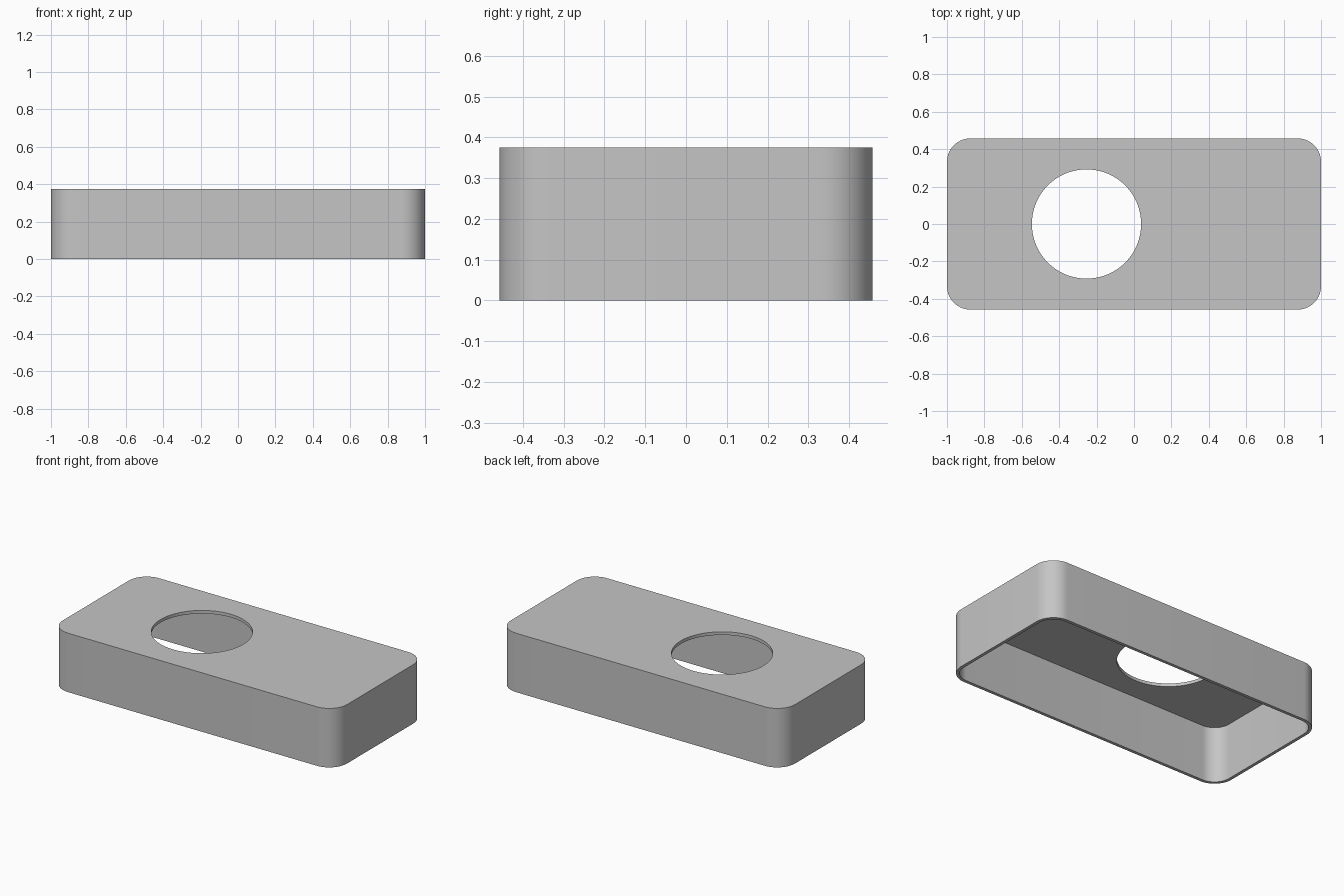
import bpy, bmesh, math
from mathutils import Matrix

LENGTH, DEPTH, HEIGHT = 2.0, 0.915, 0.375
CORNER, WALL = 0.125, 0.02
HOLE_X, HOLE_RADIUS = -0.254, 0.292

if "Cube" in bpy.data.objects:
    bpy.data.objects.remove(bpy.data.objects["Cube"], do_unlink=True)

grey = bpy.data.materials.new("mid grey")
grey.use_nodes = True
grey.diffuse_color = (0.56, 0.56, 0.56, 1)
grey.node_tree.nodes["Principled BSDF"].inputs["Base Color"].default_value = grey.diffuse_color


def add_object(name, bm):
    bmesh.ops.recalc_face_normals(bm, faces=bm.faces)
    mesh = bpy.data.meshes.new(name)
    bm.to_mesh(mesh)
    bm.free()
    mesh.materials.append(grey)
    obj = bpy.data.objects.new(name, mesh)
    bpy.context.collection.objects.link(obj)
    return obj


def rounded_box(name, length, depth, bottom, top, radius):
    """Box whose four upright edges are rounded."""
    bm = bmesh.new()
    place = Matrix.Translation((0, 0, (bottom + top) / 2))
    size = Matrix.Diagonal((length, depth, top - bottom, 1))
    bmesh.ops.create_cube(bm, size=1, matrix=place @ size)
    upright = [e for e in bm.edges
               if abs(e.verts[0].co.z - e.verts[1].co.z) > 0.01]
    bmesh.ops.bevel(bm, geom=upright, offset=radius, segments=14,
                    profile=0.5, affect='EDGES')
    return add_object(name, bm)


# Outer body
cover = rounded_box("cover_shell", LENGTH, DEPTH, 0, HEIGHT, CORNER)

# Hollow that is open at the bottom
cavity = rounded_box("cavity_cutter", LENGTH - 2 * WALL, DEPTH - 2 * WALL,
                     -0.1, HEIGHT - WALL, CORNER - WALL)

# Round opening through the top plate
bm = bmesh.new()
bmesh.ops.create_cone(bm, cap_ends=True, segments=96, radius1=HOLE_RADIUS,
                      radius2=HOLE_RADIUS, depth=0.2,
                      matrix=Matrix.Translation((HOLE_X, 0, HEIGHT)))
opening = add_object("opening_cutter", bm)

# Cut both from the body, then discard the cutters
bpy.ops.object.select_all(action='DESELECT')
bpy.context.view_layer.objects.active = cover
cover.select_set(True)
for cutter in (cavity, opening):
    cutter.hide_render = True
    cut = cover.modifiers.new(cutter.name, 'BOOLEAN')
    cut.operation = 'DIFFERENCE'
    cut.solver = 'EXACT'
    cut.object = cutter
    bpy.ops.object.modifier_apply(modifier=cut.name)
    bpy.data.objects.remove(cutter, do_unlink=True)

bpy.ops.object.shade_smooth_by_angle(angle=math.radians(30))
